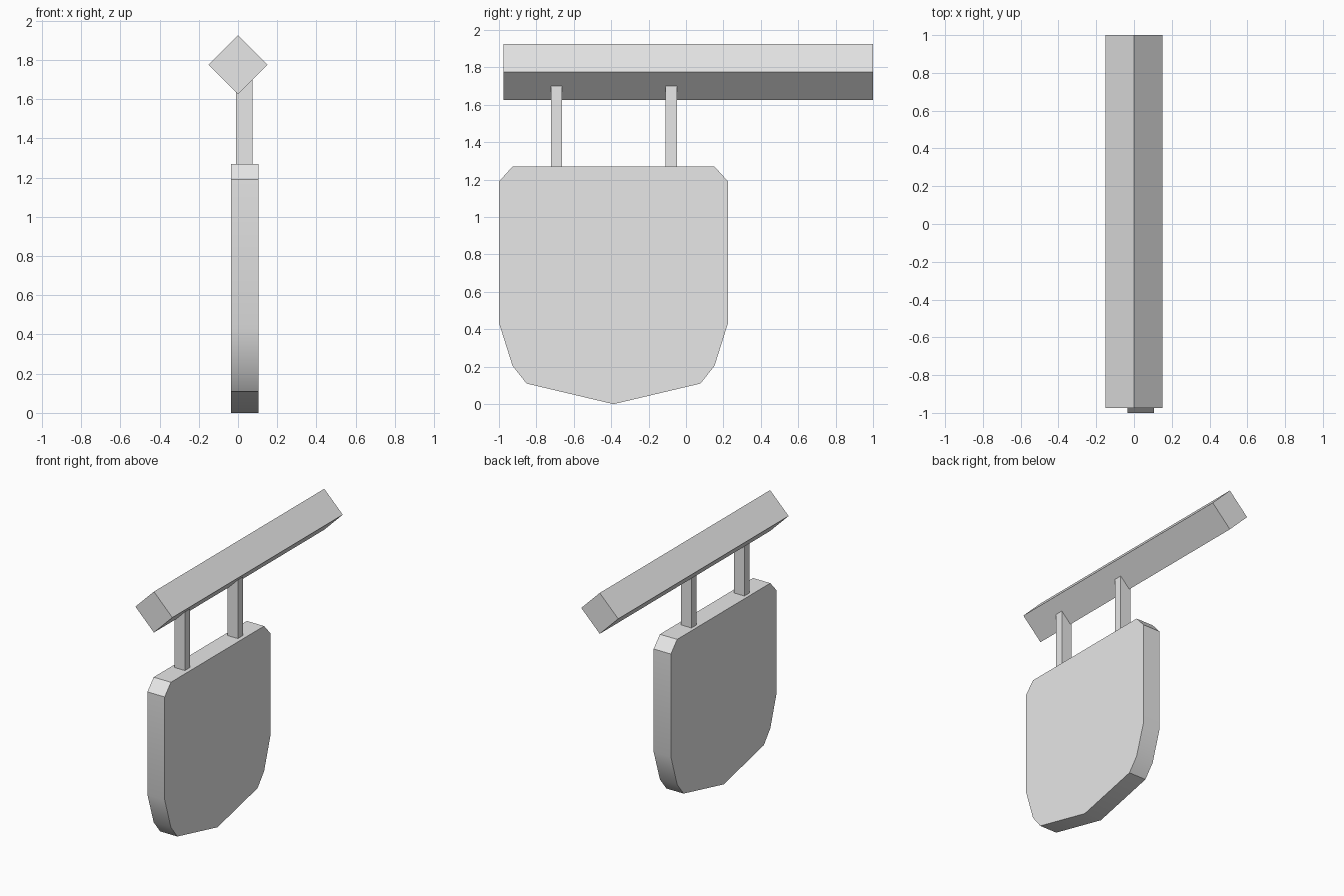
import bpy
import bmesh
import math
from mathutils import Vector

cube = bpy.data.objects.get("Cube")
if cube:
    bpy.data.objects.remove(cube, do_unlink=True)

grey = bpy.data.materials.new("plain grey")
grey.use_nodes = True
grey.diffuse_color = (0.8, 0.8, 0.8, 1)
grey.node_tree.nodes["Principled BSDF"].inputs["Base Color"].default_value = (0.8, 0.8, 0.8, 1)


def extrude(name, outline, direction):
    """Make a solid by extruding a closed outline along a direction."""
    bm = bmesh.new()
    face = bm.faces.new([bm.verts.new(p) for p in outline])
    result = bmesh.ops.extrude_face_region(bm, geom=[face])
    moved = [v for v in result["geom"] if isinstance(v, bmesh.types.BMVert)]
    bmesh.ops.translate(bm, verts=moved, vec=Vector(direction))
    bmesh.ops.recalc_face_normals(bm, faces=bm.faces)
    mesh = bpy.data.meshes.new(name)
    bm.to_mesh(mesh)
    bm.free()
    mesh.materials.append(grey)
    obj = bpy.data.objects.new(name, mesh)
    bpy.context.collection.objects.link(obj)
    return obj


# Square beam turned on its edge
R, BEAM_Z = 0.15, 1.775
diamond = [(R, -0.975, BEAM_Z), (0, -0.975, BEAM_Z + R),
           (-R, -0.975, BEAM_Z), (0, -0.975, BEAM_Z - R)]
extrude("beam", diamond, (0, 1.975, 0))

# Hanging board: half outline from the bottom tip up, mirrored
MID = -0.3875
half = [(0.465, 0.11), (0.54, 0.205), (0.6125, 0.435), (0.6125, 1.19), (0.54, 1.27)]
outline = [(0, 0)] + half + [(-y, z) for y, z in reversed(half)]
board = extrude("sign_board", [(-0.035, MID + y, z) for y, z in outline], (0.14, 0, 0))
bpy.ops.object.select_all(action="DESELECT")
board.select_set(True)
bpy.context.view_layer.objects.active = board
bpy.ops.object.shade_smooth_by_angle(angle=math.radians(30))

# Two hangers between beam and board
for name, y in (("front_hanger", -0.693), ("back_hanger", -0.079)):
    w = 0.03
    base = [(-0.01, y - w, 1.26), (0.075, y - w, 1.26),
            (0.075, y + w, 1.26), (-0.01, y + w, 1.26)]
    extrude(name, base, (0, 0, 0.44))
